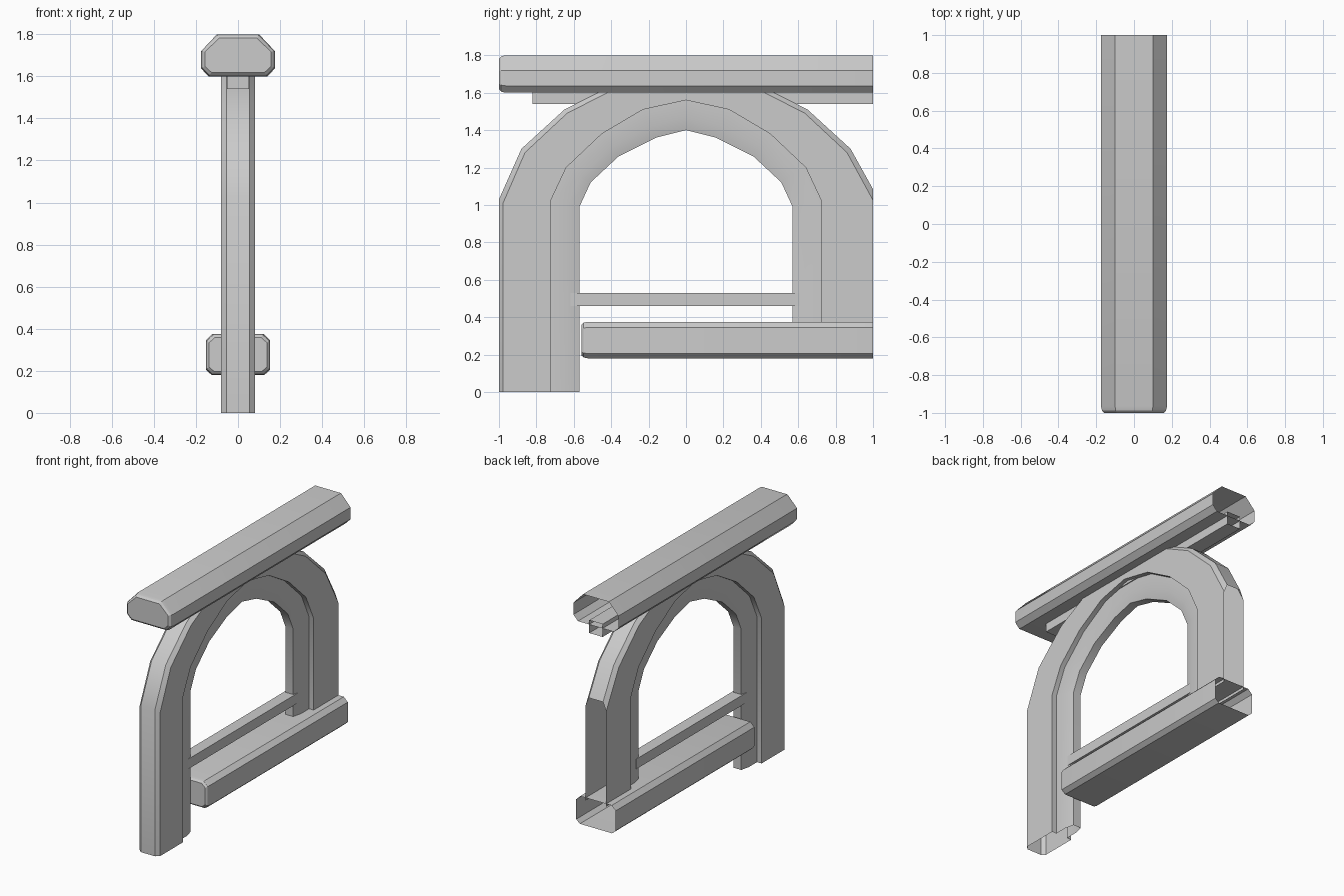
import bpy, bmesh

if "Cube" in bpy.data.objects:
    bpy.data.objects.remove(bpy.data.objects["Cube"])

def finish(name, bm):
    bmesh.ops.recalc_face_normals(bm, faces=bm.faces[:])
    me = bpy.data.meshes.new(name)
    bm.to_mesh(me)
    bm.free()
    ob = bpy.data.objects.new(name, me)
    bpy.context.collection.objects.link(ob)
    bpy.ops.object.select_all(action='DESELECT')
    ob.select_set(True)
    bpy.context.view_layer.objects.active = ob
    bpy.ops.object.shade_smooth_by_angle(angle=0.5)
    return ob

def loft(bm, sections):
    """Join closed cross-sections with quads, return vertex rings."""
    rings = [[bm.verts.new(p) for p in s] for s in sections]
    for a, b in zip(rings, rings[1:]):
        for i in range(len(a)):
            j = (i + 1) % len(a)
            bm.faces.new((a[i], a[j], b[j], b[i]))
    return rings

def beam(name, half, y0, y1, inset=0.0, cap_end=False):
    """Extrude a mirrored (x, z) half profile along y; the y1 end may stay open."""
    prof = half + [(-x, z) for x, z in reversed(half)]
    zc = (half[0][1] + half[-1][1]) / 2
    w = max(x for x, z in half)
    h = max(z for x, z in half) - zc
    secs = []
    if inset:
        small = [(x * (1 - inset / w), zc + (z - zc) * (1 - inset / h)) for x, z in prof]
        secs.append([(x, y0, z) for x, z in small])
        mid = [(x * (1 - .3 * inset / w), zc + (z - zc) * (1 - .3 * inset / h)) for x, z in prof]
        secs.append([(x, y0 + .012, z) for x, z in mid])
    secs.append([(x, y0 + (.035 if inset else 0), z) for x, z in prof])
    secs.append([(x, y1, z) for x, z in prof])
    bm = bmesh.new()
    rings = loft(bm, secs)
    bm.faces.new(rings[0])
    if cap_end:
        bm.faces.new(rings[-1])
    return finish(name, bm)

# Top handrail, the strip under it, lower rail and thin crossbar
beam("top_rail", [(.10, 1.80), (.175, 1.72), (.175, 1.637), (.14, 1.60)], -1, 1, .018)
beam("under_rail_strip", [(.052, 1.63), (.052, 1.54)], -.82, 1)
beam("lower_rail", [(.122, .375), (.153, .345), (.153, .205), (.125, .18)], -.56, 1, .016)
beam("thin_crossbar", [(.041, .53), (.041, .46)], -.62, .61, 0, True)

# Arch: contour lines in (y, z) from springing to crown
outer = [(1, 1.03), (.88, 1.30), (.65, 1.51), (.35, 1.66), (0, 1.73)]
panel = [(.725, 1.02), (.64, 1.20), (.45, 1.38), (.23, 1.51), (0, 1.56)]
rim = [(.635, 1.0), (.56, 1.155), (.40, 1.31), (.19, 1.42), (0, 1.47)]
inner = [(.57, .99), (.51, 1.12), (.36, 1.26), (.16, 1.36), (0, 1.40)]
shoulder = [(y * .978, z - .02) for y, z in outer]
edges = [(outer, .055), (shoulder, .08), (panel, .08), (panel, .045), (rim, .045), (inner, .03)]

def section(i, side, foot=None):
    right = []
    for line, x in edges:
        y, z = line[i]
        # the right pier runs past the tile boundary and is trimmed there
        if side > 0 and y > .97:
            y += .03
        right.append((x, side * y, z if foot is None else foot))
    return right + [(-x, y, z) for x, y, z in reversed(right)]

path = [section(0, -1, 0)] + [section(i, -1) for i in range(5)]
path += [section(i, 1) for i in (3, 2, 1, 0)] + [section(0, 1, .355)]
bm = bmesh.new()
loft(bm, path)
bmesh.ops.bisect_plane(bm, geom=bm.verts[:] + bm.edges[:] + bm.faces[:],
                       plane_co=(0, 1, 0), plane_no=(0, 1, 0), clear_outer=True)
finish("arch", bm)
